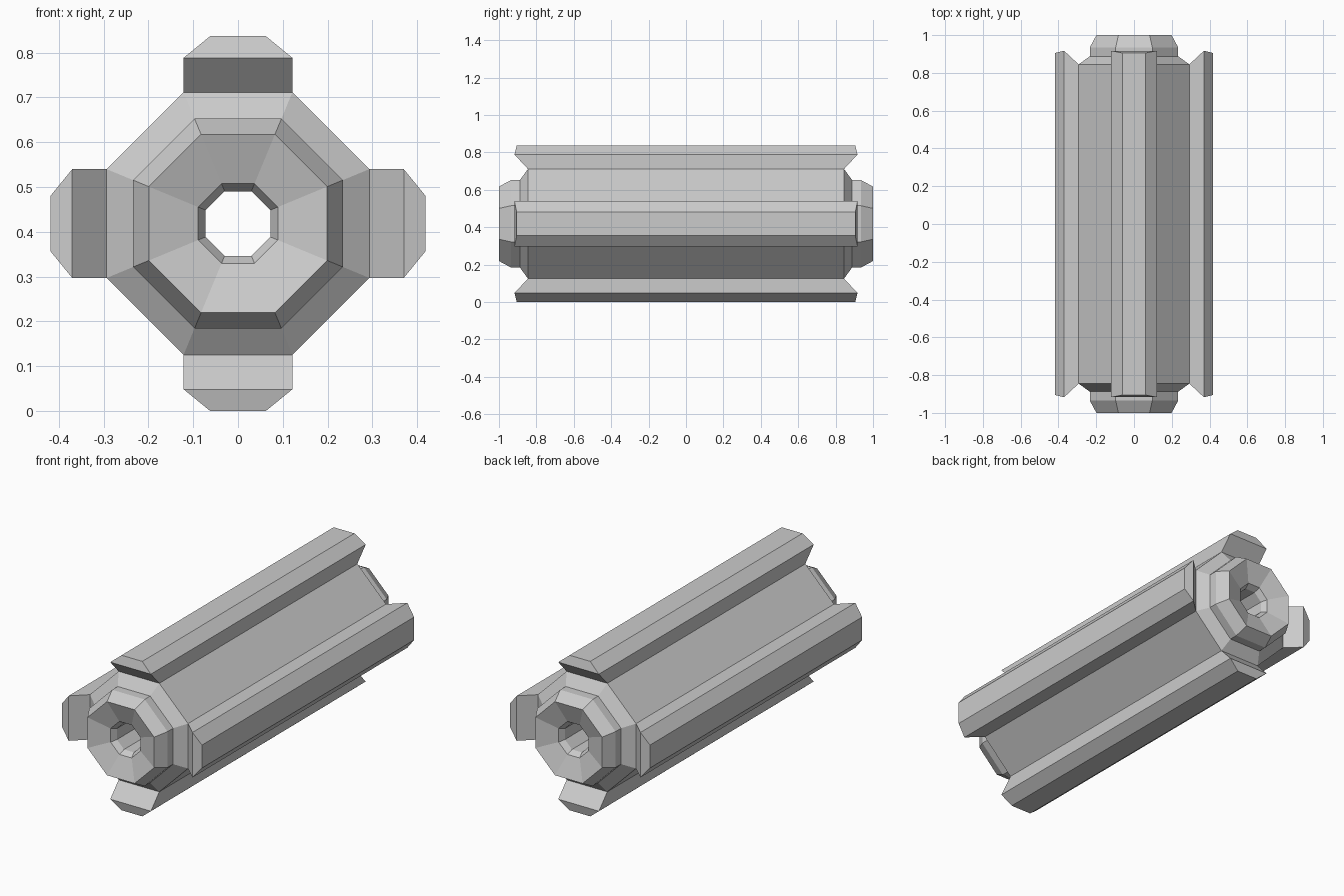
import bpy, bmesh
from math import sin, cos, pi, tan

if "Cube" in bpy.data.objects:
    bpy.data.objects.remove(bpy.data.objects["Cube"])

CZ = 0.4185          # height of the roller axis
T = tan(pi / 8)      # half side of an octagon with apothem 1

bm = bmesh.new()


def vert(side, across, y, out):
    """Point at distance `out` along octagon side number `side`."""
    a = side * pi / 4
    x = out * sin(a) + across * cos(a)
    z = out * cos(a) - across * sin(a)
    return bm.verts.new((x, y, CZ + z))


def quad(side, p, q):
    """Face across one side between two (half width, y, out) stations."""
    bm.faces.new([vert(side, -p[0], *p[1:]), vert(side, p[0], *p[1:]),
                  vert(side, q[0], *q[1:]), vert(side, -q[0], *q[1:])])


# Octagonal body: end profile (apothem, y) from rim to bore
end = [(0.293, 0.845), (0.234, 0.888), (0.234, 0.935), (0.199, 1.0),
       (0.089, 0.96), (0.072, 0.93)]
for side in range(8):
    for s in (-1, 1):
        for (r0, y0), (r1, y1) in zip(end, end[1:]):
            quad(side, (r0 * T, s * y0, r0), (r1 * T, s * y1, r1))
    # bore wall
    r, y = end[-1]
    quad(side, (r * T, -y, r), (r * T, y, r))
    # flat outer wall between the ribs
    if side % 2:
        r, y = end[0]
        quad(side, (r * T, -y, r), (r * T, y, r))

# Four lengthwise ribs: section (half width, y, out)
rib = [(0.293 * T, 0.845, 0.293), (0.293 * T, 0.917, 0.37), (0.062, 0.905, CZ)]
for side in range(0, 8, 2):
    for p, q in zip(rib, rib[1:]):
        for s in (-1, 1):
            # flared end faces
            quad(side, (p[0], s * p[1], p[2]), (q[0], s * q[1], q[2]))
            # long side faces
            bm.faces.new([vert(side, s * p[0], -p[1], p[2]),
                          vert(side, s * p[0], p[1], p[2]),
                          vert(side, s * q[0], q[1], q[2]),
                          vert(side, s * q[0], -q[1], q[2])])
    w, y, r = rib[-1]
    quad(side, (w, -y, r), (w, y, r))

# Weld into one closed shell
bmesh.ops.remove_doubles(bm, verts=bm.verts, dist=0.0005)
bmesh.ops.recalc_face_normals(bm, faces=bm.faces)
mesh = bpy.data.meshes.new("ribbed_roller")
bm.to_mesh(mesh)
bm.free()
bpy.context.collection.objects.link(bpy.data.objects.new("ribbed_roller", mesh))
